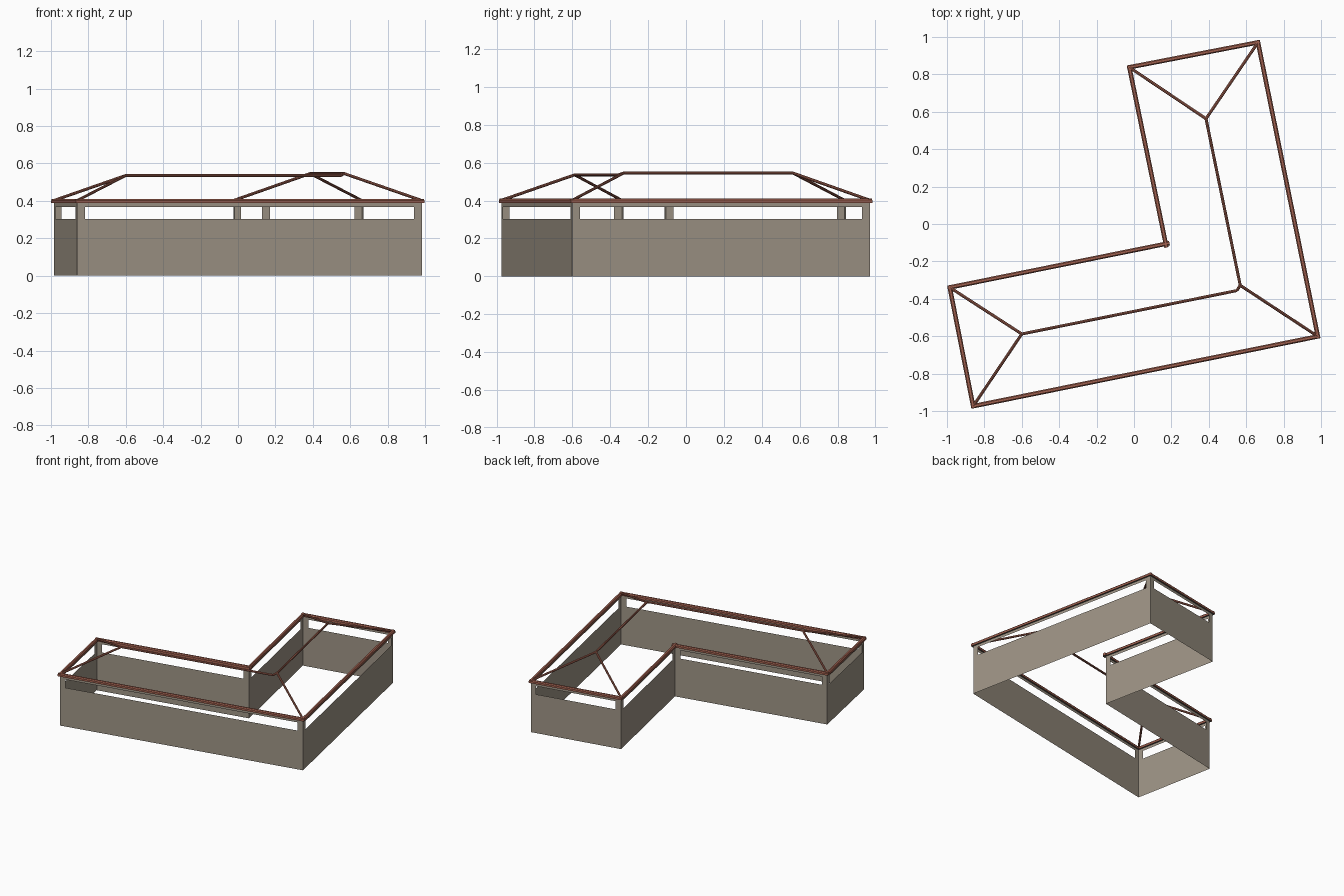
import bpy, bmesh, math
from mathutils import Vector

if "Cube" in bpy.data.objects:
    bpy.data.objects.remove(bpy.data.objects["Cube"])


def material(name, rgb):
    m = bpy.data.materials.new(name)
    m.use_nodes = True
    m.diffuse_color = (*rgb, 1)
    m.node_tree.nodes["Principled BSDF"].inputs["Base Color"].default_value = (*rgb, 1)
    return m


PLASTER = material("warm grey plaster", (0.34, 0.295, 0.235))
TILE = material("terracotta tile", (0.36, 0.12, 0.08))
SOFFIT = material("dark soffit", (0.12, 0.10, 0.08))


def finish(name, bm, mats):
    me = bpy.data.meshes.new(name)
    bm.to_mesh(me)
    bm.free()
    for m in mats:
        me.materials.append(m)
    ob = bpy.data.objects.new(name, me)
    bpy.context.collection.objects.link(ob)
    return ob


def sweep(name, a, b, profile, mats, extend=(0, 0)):
    """Extrude a (side, up) profile from a to b."""
    a, b = Vector(a), Vector(b)
    along = (b - a).normalized()
    side = along.cross(Vector((0, 0, 1))).normalized()
    up = side.cross(along)
    bm = bmesh.new()
    rings = [[bm.verts.new(p + side * s + up * u) for s, u in profile]
             for p in (a - along * extend[0], b + along * extend[1])]
    n = len(profile)
    for i in range(n):
        j = (i + 1) % n
        bm.faces.new((rings[0][i], rings[0][j], rings[1][j], rings[1][i]))
    bm.faces.new(rings[0][::-1])
    bm.faces.new(rings[1])
    bmesh.ops.recalc_face_normals(bm, faces=bm.faces)
    if len(mats) > 1:
        for f in bm.faces:
            f.material_index = int(f.normal.z < -0.5)
    return finish(name, bm, mats)


# Footprint corners, counter-clockwise
corners = [Vector(p) for p in ((-0.86, -0.974), (0.983, -0.601), (0.663, 0.971),
                               (-0.025, 0.838), (0.17, -0.106), (-0.985, -0.339))]
sides = ["front", "right", "back", "inner_left", "inner_back", "left"]
INNER = 4
SILL, HEAD, TOP, PIER = 0.303, 0.367, 0.392, 0.042

# Walls: thin panels with one long opening under the eaves
for i, side in enumerate(sides):
    a, b = corners[i], corners[(i + 1) % len(corners)]
    step = (b - a).normalized() * PIER
    bm = bmesh.new()
    grid = [[bm.verts.new((p.x, p.y, z)) for p in (a, a + step, b - step, b)]
            for z in (0, SILL, HEAD, TOP)]
    for r in range(3):
        for c in range(3):
            if (r, c) != (1, 1):
                bm.faces.new((grid[r][c], grid[r][c + 1],
                              grid[r + 1][c + 1], grid[r + 1][c]))
    finish(side + "_wall", bm, [PLASTER])

# Eave beams: peaked tile cap with a dark underside
W = 0.012
eave = [(-W, -0.011), (W, -0.011), (W, 0.004), (W / 2, 0.011), (-W / 2, 0.011), (-W, 0.004)]
for i, side in enumerate(sides):
    j = (i + 1) % len(corners)
    ends = [0.02 if k == INNER else W * 0.8 for k in (i, j)]
    sweep(side + "_eave", (*corners[i], 0.399), (*corners[j], 0.399),
          eave, [TILE, SOFFIT], ends)

# Ridges and hips: slim octagonal bars
R = 0.008
bar = [(R * math.cos(math.radians(t)), R * math.sin(math.radians(t)))
       for t in range(0, 360, 45)]
west = (-0.60, -0.588, 0.536)
kink = (0.55, -0.356, 0.536)
bend = (0.568, -0.328, 0.546)
north = (0.385, 0.563, 0.546)
bars = {
    "front_ridge": (west, kink),
    "ridge_joint": (kink, bend),
    "right_ridge": (bend, north),
    "front_left_hip": ((*corners[0], 0.402), west),
    "left_back_hip": ((*corners[5], 0.402), west),
    "front_right_hip": ((*corners[1], 0.402), bend),
    "back_right_hip": ((*corners[2], 0.402), north),
    "back_left_hip": ((*corners[3], 0.402), north),
}
for name, (a, b) in bars.items():
    sweep(name, a, b, bar, [TILE])
